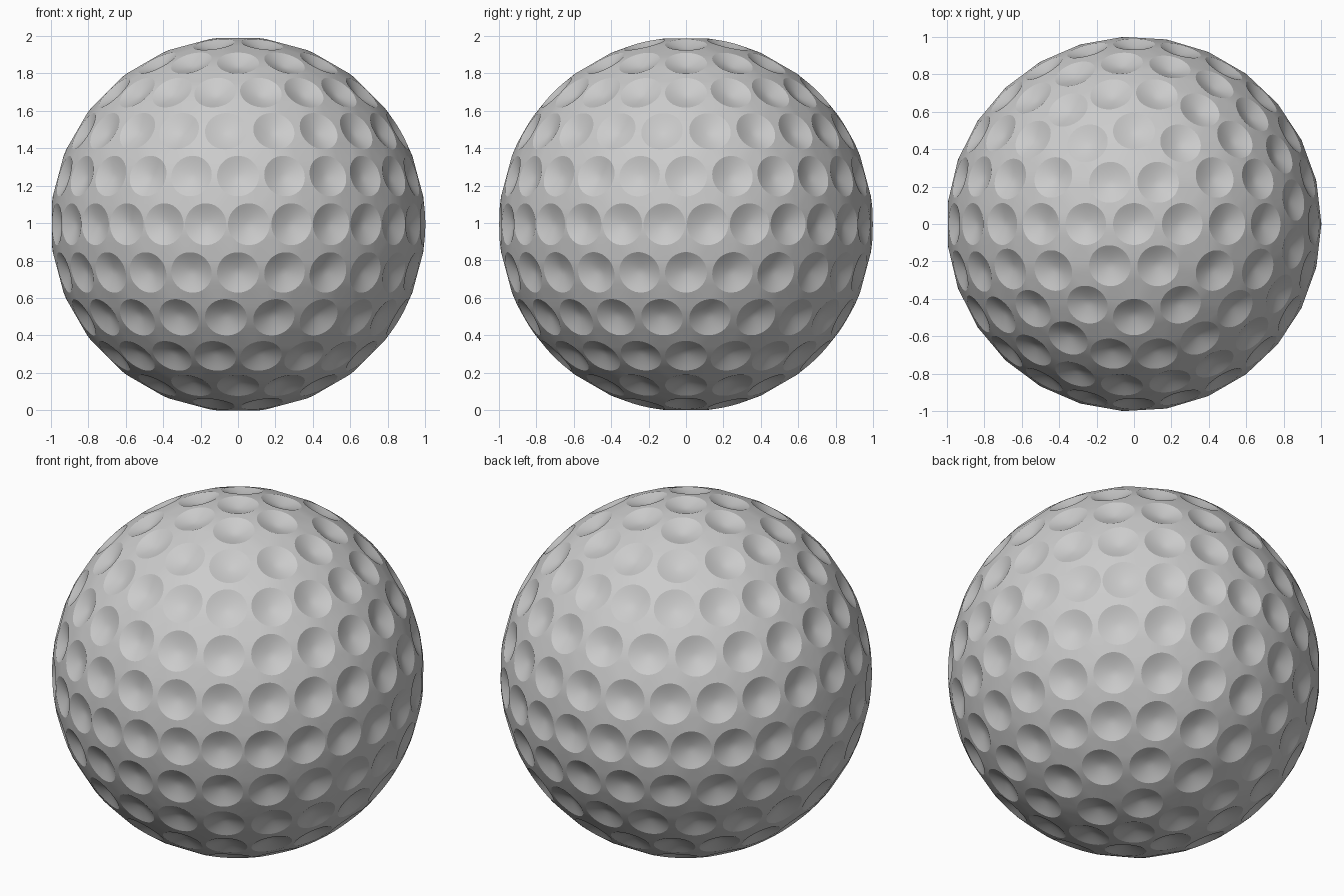
import bpy
import bmesh
import math
from mathutils import Vector
from mathutils.geometry import delaunay_2d_cdt

old = bpy.data.objects.get("Cube")
if old:
    bpy.data.objects.remove(old, do_unlink=True)

RIM = 0.112        # dimple radius on a ball of radius 1
DEPTH = 0.03       # dimple depth below its rim
SIDES = 32
RINGS = 5
HEIGHT = math.sqrt(1 - RIM * RIM)
ROW_COUNTS = [1, 6, 12, 18, 21, 24, 27]   # pole to equator
ROW_COUNTS += ROW_COUNTS[-2::-1]


def dimple_directions():
    """Rows of evenly spaced dimples from the top pole to the bottom pole."""
    for row, count in enumerate(ROW_COUNTS):
        polar = math.pi * row / (len(ROW_COUNTS) - 1)
        for k in range(count):
            az = math.pi + math.tau * k / count
            yield Vector((math.sin(polar) * math.cos(az),
                          math.sin(polar) * math.sin(az),
                          math.cos(polar)))


def ring_points(turn, t):
    """One ring of the bowl; t is 1 at the rim and 0 at the centre."""
    z = HEIGHT - DEPTH * (1 - t ** 1.5)
    for k in range(SIDES):
        a = math.tau * (k + 0.5) / SIDES
        yield turn @ Vector((RIM * t * math.cos(a), RIM * t * math.sin(a), z))


bm = bmesh.new()
rim_verts = []

# Dimple bowls
for direction in dimple_directions():
    turn = direction.to_track_quat('Z', 'Y')
    outer = [bm.verts.new(p) for p in ring_points(turn, 1)]
    rim_verts += outer
    for step in range(1, RINGS):
        inner = [bm.verts.new(p) for p in ring_points(turn, 1 - step / RINGS)]
        for k in range(SIDES):
            n = (k + 1) % SIDES
            bm.faces.new((outer[k], outer[n], inner[n], inner[k]))
        outer = inner
    centre = bm.verts.new(turn @ Vector((0, 0, HEIGHT - DEPTH)))
    for k in range(SIDES):
        bm.faces.new((outer[k], outer[(k + 1) % SIDES], centre))

# Skin between the rims, triangulated on a stereographic map of the ball
flat = [Vector((v.co.x, v.co.y)) / (1 + v.co.z) for v in rim_verts]
result = delaunay_2d_cdt(flat, [], [], 0, 1e-7)
faces, originals = result[2], result[3]
for face in faces:
    ids = [originals[i][0] for i in face]
    if len({i // SIDES for i in ids}) > 1:
        bm.faces.new([rim_verts[i] for i in ids])

bmesh.ops.recalc_face_normals(bm, faces=bm.faces[:])
bmesh.ops.translate(bm, verts=bm.verts[:], vec=(0, 0, HEIGHT))

mesh = bpy.data.meshes.new("dimpled_ball")
bm.to_mesh(mesh)
bm.free()
ball = bpy.data.objects.new("dimpled_ball", mesh)
bpy.context.collection.objects.link(ball)

# Plain light grey
grey = bpy.data.materials.new("light_grey")
grey.use_nodes = True
colour = (0.6, 0.6, 0.6, 1)
grey.diffuse_color = colour
grey.node_tree.nodes["Principled BSDF"].inputs["Base Color"].default_value = colour
mesh.materials.append(grey)

# Smooth surfaces with crisp rims
bpy.ops.object.select_all(action='DESELECT')
ball.select_set(True)
bpy.context.view_layer.objects.active = ball
bpy.ops.object.shade_smooth_by_angle(angle=math.radians(20))
